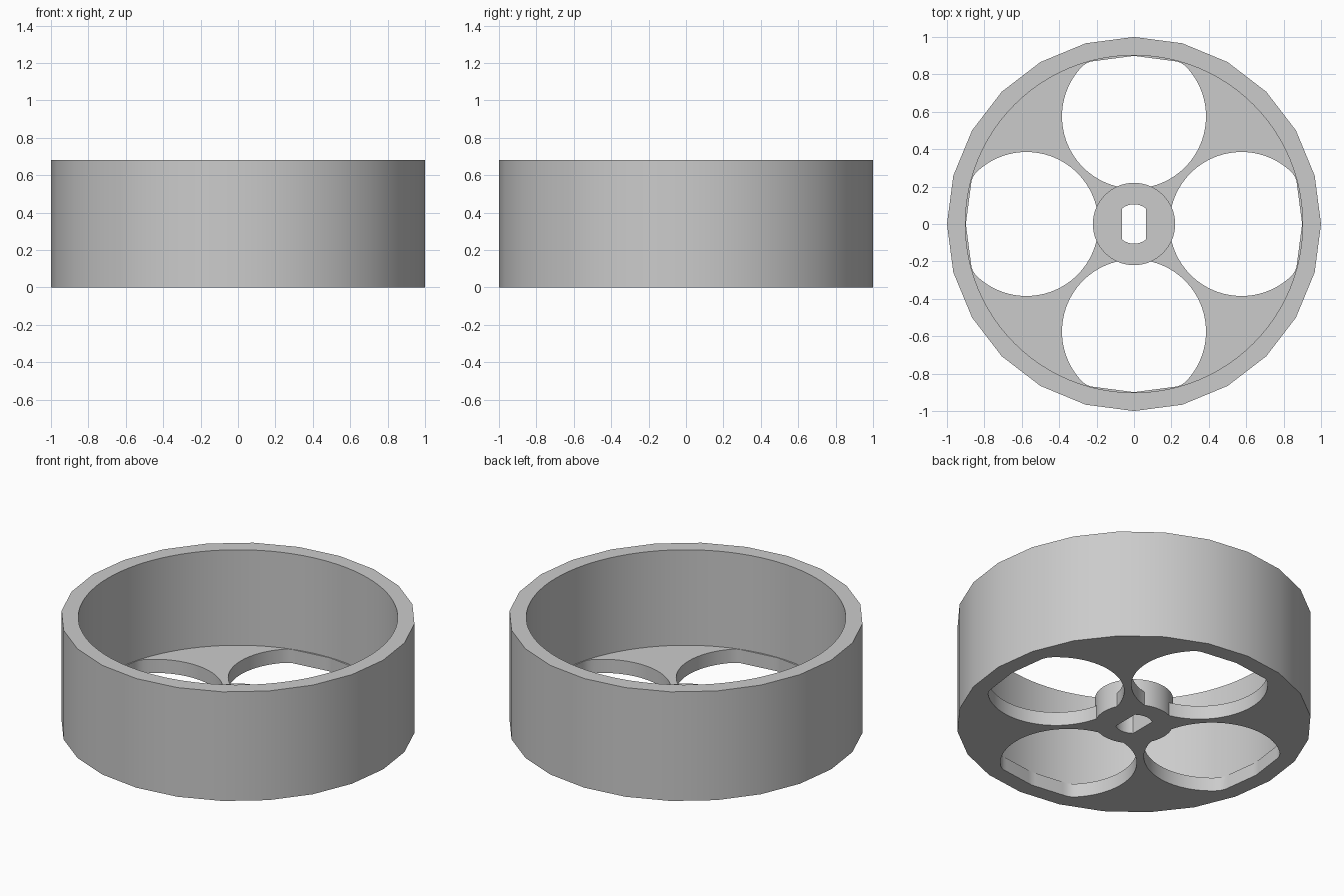
import bpy, bmesh
from math import sin, cos, pi, hypot, atan2, radians

cube = bpy.data.objects.get("Cube")
if cube:
    bpy.data.objects.remove(cube, do_unlink=True)

HEIGHT, FLOOR, HUB_TOP = 0.68, 0.085, 0.165
RIM_SIDES, ROUND = 24, 96

grey = bpy.data.materials.new("light_grey")
grey.use_nodes = True
colour = (0.6, 0.6, 0.6, 1)
grey.diffuse_color = colour
grey.node_tree.nodes["Principled BSDF"].inputs["Base Color"].default_value = colour


def circle(radius, sides, cx=0, cy=0):
    return [(cx + radius * cos(2 * pi * i / sides), cy + radius * sin(2 * pi * i / sides))
            for i in range(sides)]


def prism(name, outline, z0, z1):
    """Extrude a closed outline from z0 to z1."""
    bm = bmesh.new()
    base = bm.faces.new([bm.verts.new((x, y, z0)) for x, y in outline])
    top = bmesh.ops.extrude_face_region(bm, geom=[base], use_keep_orig=True)["geom"]
    for v in top:
        if isinstance(v, bmesh.types.BMVert):
            v.co.z = z1
    bmesh.ops.recalc_face_normals(bm, faces=bm.faces)
    mesh = bpy.data.meshes.new(name)
    bm.to_mesh(mesh)
    bm.free()
    mesh.materials.append(grey)
    obj = bpy.data.objects.new(name, mesh)
    bpy.context.collection.objects.link(obj)
    return obj


def combine(target, tool, operation):
    """Apply a boolean and discard the tool."""
    mod = target.modifiers.new(operation, 'BOOLEAN')
    mod.object, mod.operation, mod.solver = tool, operation, 'EXACT'
    bpy.context.view_layer.objects.active = target
    bpy.ops.object.modifier_apply(modifier=mod.name)
    bpy.data.objects.remove(tool, do_unlink=True)


def clip_to_rim(point, limit=0.899):
    """Keep a point inside the faceted inner boundary."""
    x, y = point
    step = 2 * pi / RIM_SIDES
    angle = atan2(y, x)
    edge = limit * cos(step / 2) / cos(angle % step - step / 2)
    r = min(hypot(x, y), edge)
    return r * cos(angle), r * sin(angle)


# Faceted rim with a round, open-topped cavity
wheel = prism("wheel", circle(1, RIM_SIDES), 0, HEIGHT)
combine(wheel, prism("cavity", circle(0.902, ROUND), FLOOR, HEIGHT + 0.2), 'DIFFERENCE')

# Four round windows in the floor, clipped by the rim
for i in range(4):
    a = i * pi / 2
    outline = [clip_to_rim(p) for p in circle(0.385, ROUND, 0.575 * cos(a), 0.575 * sin(a))]
    combine(wheel, prism("window", outline, -0.1, 0.3), 'DIFFERENCE')

# Raised hub with a flat-sided shaft bore
combine(wheel, prism("hub", circle(0.22, ROUND), 0, HUB_TOP), 'UNION')
bore = [(max(-0.065, min(0.065, x)), y) for x, y in circle(0.105, ROUND)
        if abs(x) < 0.068]
combine(wheel, prism("bore", bore, -0.1, 0.4), 'DIFFERENCE')

# Smooth walls with crisp edges
bpy.ops.object.select_all(action='DESELECT')
wheel.select_set(True)
bpy.context.view_layer.objects.active = wheel
bpy.ops.object.shade_smooth_by_angle(angle=radians(30))
